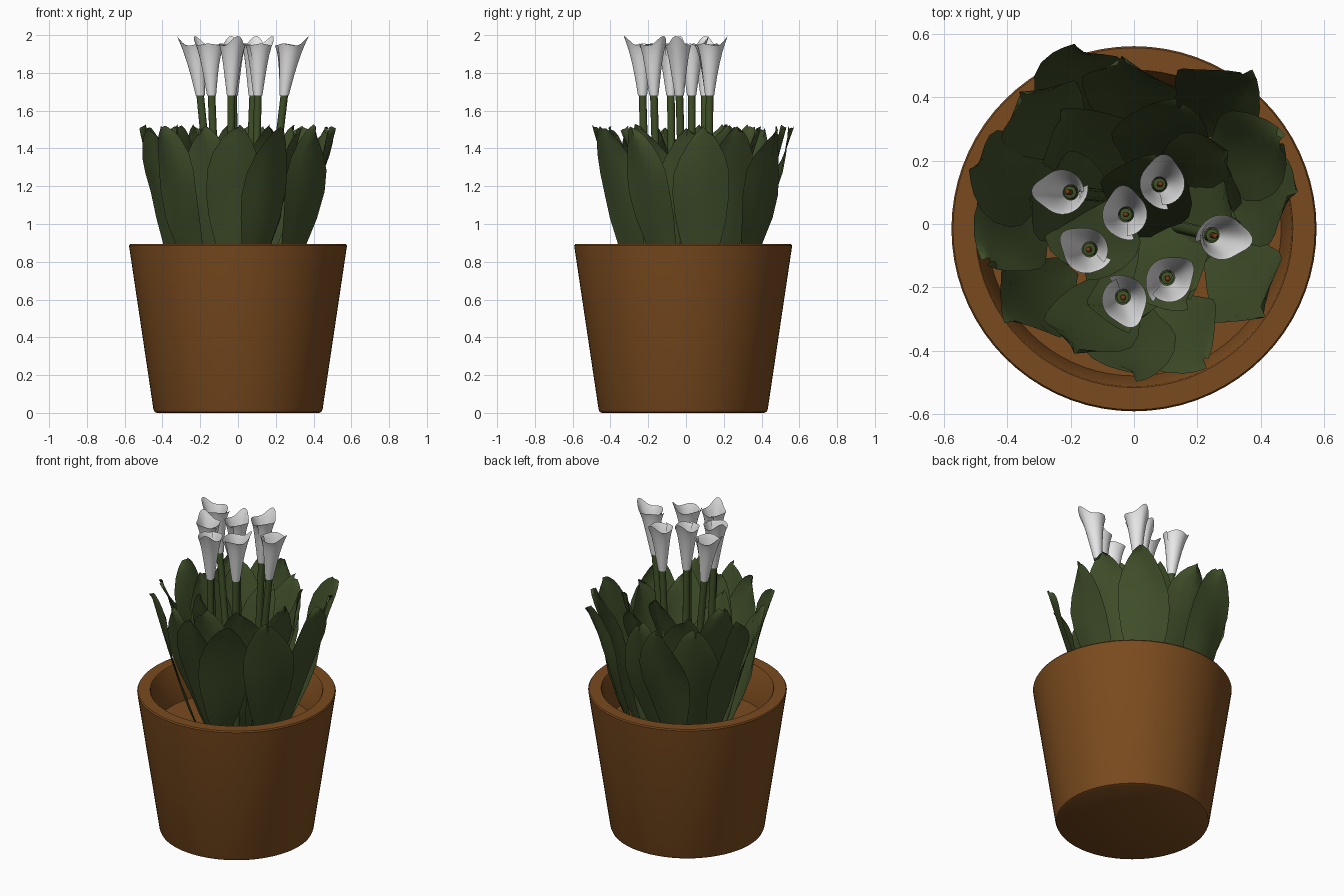
import bpy, bmesh
from math import sin, cos, pi, radians
from mathutils import Matrix

cube = bpy.data.objects.get("Cube")
if cube:
    bpy.data.objects.remove(cube, do_unlink=True)

SOIL = 0.66
COLLAR = 1.68  # height where a stem meets its bloom


def material(name, rgb):
    m = bpy.data.materials.new(name)
    m.use_nodes = True
    color = (*rgb, 1)
    m.diffuse_color = color
    m.node_tree.nodes["Principled BSDF"].inputs["Base Color"].default_value = color
    return m


terracotta = material("terracotta", (0.195, 0.07, 0.013))
leaf_green = material("leaf green", (0.052, 0.078, 0.023))
stem_green = material("stem green", (0.05, 0.08, 0.021))
petal_white = material("petal white", (0.9, 0.9, 0.9))
spike_brown = material("spike brown", (0.17, 0.045, 0.01))


def finish(name, bm, mat, angle=35):
    mesh = bpy.data.meshes.new(name)
    bm.to_mesh(mesh)
    bm.free()
    mesh.materials.append(mat)
    obj = bpy.data.objects.new(name, mesh)
    bpy.context.collection.objects.link(obj)
    bpy.ops.object.select_all(action="DESELECT")
    obj.select_set(True)
    bpy.context.view_layer.objects.active = obj
    bpy.ops.object.shade_smooth_by_angle(angle=radians(angle))
    return obj


def lathe(profile, steps):
    bm = bmesh.new()
    verts = [bm.verts.new((r, 0, z)) for r, z in profile]
    edges = [bm.edges.new(pair) for pair in zip(verts, verts[1:])]
    bmesh.ops.spin(bm, geom=verts + edges, axis=(0, 0, 1), cent=(0, 0, 0),
                   angle=2 * pi, steps=steps, use_merge=True)
    bmesh.ops.remove_doubles(bm, verts=bm.verts, dist=0.0001)
    bmesh.ops.recalc_face_normals(bm, faces=bm.faces)
    return bm


def sheet(rows, thickness):
    """Skin a grid of points and give it a little thickness."""
    bm = bmesh.new()
    grid = [[bm.verts.new(p) for p in row] for row in rows]
    for a, b in zip(grid, grid[1:]):
        for i in range(len(a) - 1):
            bm.faces.new((a[i], a[i + 1], b[i + 1], b[i]))
    bmesh.ops.solidify(bm, geom=bm.faces[:], thickness=thickness)
    bmesh.ops.recalc_face_normals(bm, faces=bm.faces)
    return bm


# Pot with a thick rim and recessed soil level
pot = finish("pot", lathe([(0, 0), (0.43, 0), (0.442, 0.006), (0.448, 0.02),
                           (0.577, 0.885), (0.572, 0.893), (0.502, 0.893),
                           (0.498, 0.888), (0.465, SOIL), (0, SOIL)], 72), terracotta)
pot.location.y = -0.015

# Leaves: (height fraction, half width) along the blade
BLADE = [(0, 0.03), (0.14, 0.065), (0.28, 0.1), (0.45, 0.135), (0.6, 0.15),
         (0.73, 0.146), (0.83, 0.12), (0.92, 0.078), (0.97, 0.045), (1, 0.012)]
LEAN = 0.27


def leaf(index, tip_x, tip_y, degrees):
    """Every blade leans by the same amount along its own heading."""
    c, s = cos(radians(degrees)), sin(radians(degrees))
    height = 1.51 + 0.012 * sin(index * 3.1)
    rows = []
    for t, half in BLADE:
        row = []
        for u in (-1, -0.5, 0, 0.5, 1):
            # folded midrib, rippled margins and a slightly skewed tip
            out = LEAN * (t ** 0.85 - 1) - 0.16 * half * abs(u)
            out += 0.028 * u * t * sin(8 * t + index * 1.7 + u)
            side = half * u + 0.045 * t ** 3 * sin(index * 2.1)
            z = SOIL - 0.02 + (height - SOIL + 0.02) * t
            z += 0.015 * t * sin(11 * t + index + 2 * u) * abs(u)
            row.append((tip_x + out * c - side * s, tip_y + out * s + side * c, z))
        rows.append(row)
    finish(f"leaf_{index + 1}", sheet(rows, 0.007), leaf_green)


# Tip position and heading of each leaf: outer ring, then the inner ones
leaves = [(-0.18, 0.56, 97), (0.0, 0.53, 88), (0.32, 0.5, 55), (0.46, 0.26, 22),
          (0.51, 0.06, -5), (0.44, -0.26, -42), (0.22, -0.43, -48), (-0.04, -0.47, -96),
          (-0.15, -0.42, -105), (-0.4, -0.31, 222), (-0.48, -0.08, 218),
          (-0.51, 0.14, 176), (-0.36, 0.42, 133),
          (-0.2, 0.36, 120), (0.1, 0.38, 75), (0.3, 0.22, 40), (0.33, -0.03, -10),
          (0.2, -0.22, -55), (-0.16, -0.15, 255), (-0.32, 0.12, 165),
          (0.03, -0.33, -80), (0.08, 0.2, 70)]
for i, (x, y, degrees) in enumerate(leaves):
    leaf(i, x, y, degrees)


# Flowers: a stem, a rolled trumpet with one pointed lip, and an inner spike
def trumpet(tip_angle):
    rows = []
    for t in (0, 0.2, 0.4, 0.6, 0.78, 0.9, 0.96, 1):
        row = []
        for k in range(41):
            u = k / 40
            a = 2 * pi * u * 1.04
            peak = max(0, -cos(a)) ** 9
            curl = 0.006 * u * t + 0.01 * max(0, u - 0.88) / 0.12 * t ** 4
            r = 0.024 + 0.034 * t + 0.01 * t ** 7 + 0.022 * peak * t ** 3 + curl
            z = COLLAR + 0.27 * t + (0.04 * peak - 0.005 * cos(3 * a)) * t ** 4
            row.append((r * cos(a + tip_angle + pi), r * sin(a + tip_angle + pi), z))
        rows.append(row)
    return sheet(rows, 0.003)


# x, y at the collar, lean in x and y, direction of the pointed lip in degrees
flowers = [(-0.2, 0.10, -0.1, 0.01, 180), (0.08, 0.125, 0.04, 0.01, 88),
           (-0.025, 0.03, -0.01, 0.0, 95), (-0.14, -0.08, -0.04, -0.01, 145),
           (0.245, -0.035, 0.12, -0.03, -5), (0.105, -0.17, 0.02, -0.03, 40),
           (-0.035, -0.23, 0.01, -0.03, -70)]
for i, (x, y, lx, ly, tip) in enumerate(flowers):
    shear = Matrix(((1, 0, lx, x - lx * COLLAR), (0, 1, ly, y - ly * COLLAR),
                    (0, 0, 1, 0), (0, 0, 0, 1)))
    parts = [
        ("stem", lathe([(0, SOIL - 0.02), (0.021, SOIL - 0.02),
                        (0.02, COLLAR + 0.02), (0, COLLAR + 0.025)], 12), stem_green),
        ("spike", lathe([(0, COLLAR + 0.02), (0.009, COLLAR + 0.02),
                         (0.009, COLLAR + 0.1), (0, COLLAR + 0.125)], 10), spike_brown),
        ("trumpet", trumpet(radians(tip)), petal_white),
    ]
    for name, bm, mat in parts:
        bm.transform(shear)
        finish(f"flower_{name}_{i + 1}", bm, mat)
